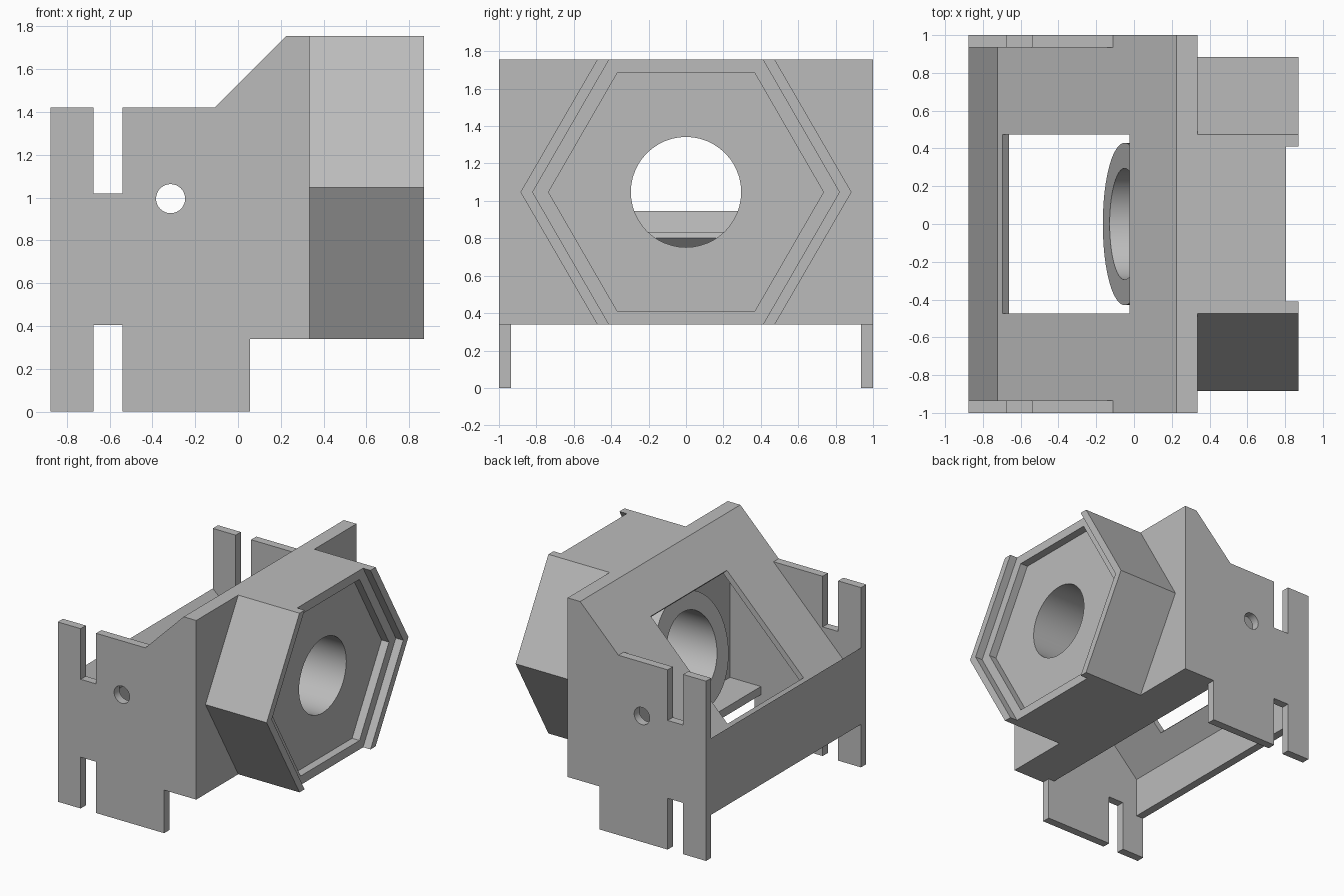
import bpy, bmesh, math
from mathutils import Vector

cube = bpy.data.objects.get("Cube")
if cube:
    bpy.data.objects.remove(cube, do_unlink=True)

grey = bpy.data.materials.new("plain_grey")
grey.use_nodes = True
colour = (0.5, 0.5, 0.5, 1)
grey.diffuse_color = colour
grey.node_tree.nodes["Principled BSDF"].inputs["Base Color"].default_value = colour

AXIS_Z = 1.047    # height of the bore axis
T = 0.065         # sheet thickness


def prism(name, profile, axis, lo, hi):
    """Extrude a closed profile along y (points are x, z) or x (points are y, z)."""
    bm = bmesh.new()

    def place(p, d):
        return (p[0], d, p[1]) if axis == "y" else (d, p[0], p[1])
    a = [bm.verts.new(place(p, lo)) for p in profile]
    b = [bm.verts.new(place(p, hi)) for p in profile]
    bm.faces.new(a)
    bm.faces.new(b[::-1])
    for i in range(len(a)):
        j = (i + 1) % len(a)
        bm.faces.new((a[i], b[i], b[j], a[j]))
    bmesh.ops.recalc_face_normals(bm, faces=bm.faces)
    mesh = bpy.data.meshes.new(name)
    bm.to_mesh(mesh)
    bm.free()
    mesh.materials.append(grey)
    ob = bpy.data.objects.new(name, mesh)
    bpy.context.collection.objects.link(ob)
    return ob


def ring(n, r, cx=0, cz=AXIS_Z):
    return [(cx + r * math.cos(math.tau * i / n), cz + r * math.sin(math.tau * i / n))
            for i in range(n)]


def cut(ob, *cutters):
    """Subtract the cutters, bake the result and smooth the curved faces."""
    for c in cutters:
        m = ob.modifiers.new("cut", "BOOLEAN")
        m.operation, m.solver, m.object = "DIFFERENCE", "EXACT", c
    bpy.context.view_layer.update()
    deps = bpy.context.evaluated_depsgraph_get()
    baked = bpy.data.meshes.new_from_object(ob.evaluated_get(deps))
    ob.modifiers.clear()
    ob.data = baked
    bpy.ops.object.select_all(action="DESELECT")
    ob.select_set(True)
    bpy.context.view_layer.objects.active = ob
    bpy.ops.object.shade_smooth_by_angle(angle=math.radians(25))


# Cutters
bore = prism("bore_cutter", ring(48, 0.295), "x", -0.2, 1.1)
outer_recess = prism("outer_recess_cutter", ring(6, 0.82), "x", 0.805, 1.0)
inner_recess = prism("inner_recess_cutter", ring(6, 0.735), "x", 0.74, 1.0)
pin_hole = prism("pin_hole_cutter", ring(32, 0.068, -0.315, 0.995), "y", -1.2, 1.2)
low, high = Vector((-0.695, 0.835)), Vector((-0.025, 1.505))
n = Vector((-0.07, 0.07))
window = prism("window_cutter", [low + n, high + n, high - n, low - n], "y", -0.475, 0.475)

# Slotted side plates
plate = [(-0.875, 0), (-0.675, 0), (-0.675, 0.405), (-0.54, 0.405), (-0.54, 0),
         (0.055, 0), (0.055, 0.34), (0.335, 0.34), (0.335, 1.755), (0.225, 1.755),
         (-0.11, 1.42), (-0.54, 1.42), (-0.54, 1.02), (-0.675, 1.02),
         (-0.675, 1.42), (-0.875, 1.42)]
for name, lo in (("right_side_plate", -1), ("left_side_plate", 1 - T)):
    cut(prism(name, plate, "y", lo, lo + T), pin_hole)

# Folded shell: front wall, floor lip, sloping panel and back wall
shell = [(0.335, 0.34), (0.335, 1.755), (0.225, 1.755), (-0.722, 0.808),
         (-0.875, 0.945), (-0.875, 0.34), (-0.81, 0.34), (-0.81, 0.655),
         (0.27, 1.735), (0.27, 0.405), (0, 0.405), (0, 0.34)]
cut(prism("folded_shell", shell, "y", T - 1, 1 - T), window, bore)

# Hexagonal head, trimmed flat at top and bottom, with stepped recess
head = [(-0.885, AXIS_Z), (-0.475, 1.755), (0.475, 1.755),
        (0.885, AXIS_Z), (0.475, 0.34), (-0.475, 0.34)]
cut(prism("hex_head", head, "x", 0.335, 0.87), outer_recess, inner_recess, bore)

# Round boss with a slanted end
boss = prism("round_boss", ring(48, 0.43), "x", 0, 0.27)
for v in boss.data.vertices:
    if v.co.x < 0.1:
        v.co.x = -0.05 + math.tan(math.radians(15)) * (v.co.z - AXIS_Z)
cut(boss, bore)

for helper in (bore, outer_recess, inner_recess, pin_hole, window):
    bpy.data.objects.remove(helper, do_unlink=True)
